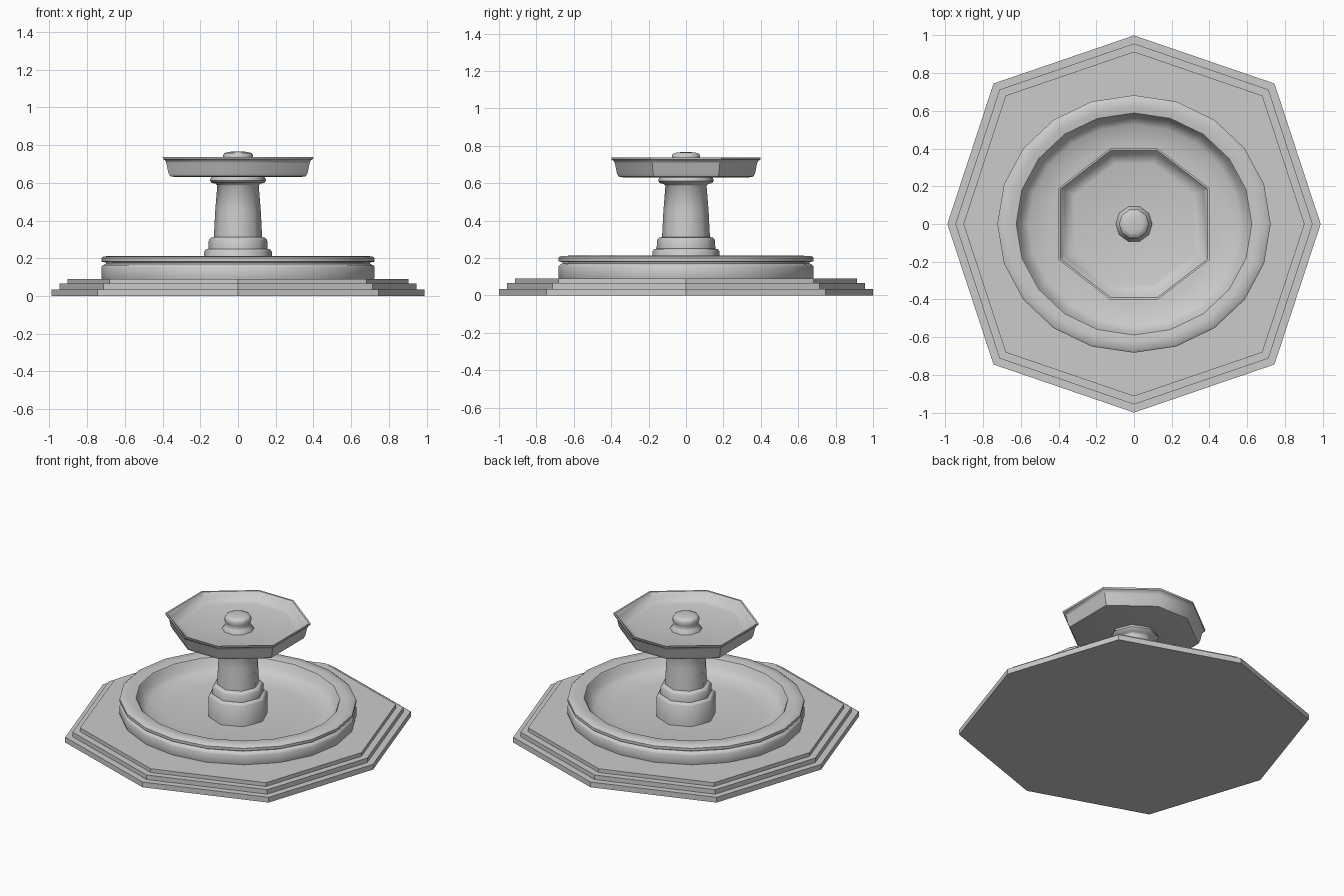
import bpy, bmesh, math


def ring(n, rx=1.0, ry=1.0):
    return [(rx * math.cos(2 * math.pi * i / n), ry * math.sin(2 * math.pi * i / n)) for i in range(n)]


def loft(name, outline, profile, smooth=None):
    """Stack scaled copies of an outline along a (scale, z) profile and cap both ends."""
    bm = bmesh.new()
    rows = [[bm.verts.new((x * s, y * s, z)) for x, y in outline] for s, z in profile]
    n = len(outline)
    for a, b in zip(rows, rows[1:]):
        for i in range(n):
            j = (i + 1) % n
            bm.faces.new((a[i], a[j], b[j], b[i]))
    bm.faces.new(rows[0][::-1])
    bm.faces.new(rows[-1])
    mesh = bpy.data.meshes.new(name)
    bm.to_mesh(mesh)
    bm.free()
    obj = bpy.data.objects.new(name, mesh)
    bpy.context.collection.objects.link(obj)
    if smooth:
        bpy.ops.object.select_all(action='DESELECT')
        obj.select_set(True)
        bpy.context.view_layer.objects.active = obj
        bpy.ops.object.shade_smooth_by_angle(angle=math.radians(smooth))
    return obj


# Stepped eight-sided plinth with pointed axis corners
d = 0.745
plinth = [(0.99, 0), (d, d), (0, 1), (-d, d), (-0.99, 0), (-d, -d), (0, -1), (d, -d)]
loft("stepped_plinth", plinth,
     [(1, 0), (1, 0.035), (0.957, 0.035), (0.957, 0.065), (0.914, 0.065), (0.914, 0.09)])

# Slightly oval pool: outer wall, groove, rounded lip, inner wall and dished floor
loft("pool", ring(20, 1, 0.942),
     [(0.715, 0.07), (0.725, 0.10), (0.725, 0.152), (0.718, 0.163), (0.70, 0.17), (0.70, 0.177),
      (0.725, 0.182), (0.725, 0.20), (0.712, 0.21), (0.665, 0.212), (0.625, 0.206), (0.617, 0.195),
      (0.60, 0.15), (0.56, 0.125), (0.45, 0.11), (0.15, 0.10)], 40)

# Stepped foot and tapering shaft with collar
loft("column", ring(8),
     [(0.18, 0.09), (0.18, 0.235), (0.17, 0.247), (0.157, 0.25), (0.155, 0.295), (0.145, 0.308),
      (0.128, 0.312), (0.121, 0.45), (0.11, 0.585), (0.118, 0.595), (0.14, 0.60), (0.149, 0.612),
      (0.146, 0.622), (0.13, 0.65)], 46)

# Upper eight-sided bowl
q = [(0.40, 0.19), (0.127, 0.40)]
bowl = [q[0], q[1], (-q[1][0], q[1][1]), (-q[0][0], q[0][1])]
bowl += [(-x, -y) for x, y in bowl]
loft("upper_bowl", bowl,
     [(0.30, 0.63), (0.84, 0.631), (0.90, 0.635), (0.925, 0.655), (0.95, 0.705), (0.965, 0.718),
      (0.995, 0.727), (1.0, 0.738), (0.975, 0.737), (0.92, 0.71), (0.87, 0.69), (0.80, 0.683),
      (0.20, 0.67)], 40)

# Domed finial in the middle of the bowl
loft("finial", ring(10),
     [(0.097, 0.66), (0.097, 0.672), (0.082, 0.69), (0.074, 0.71), (0.08, 0.722),
      (0.08, 0.745), (0.074, 0.757), (0.05, 0.764), (0.02, 0.766)], 50)
